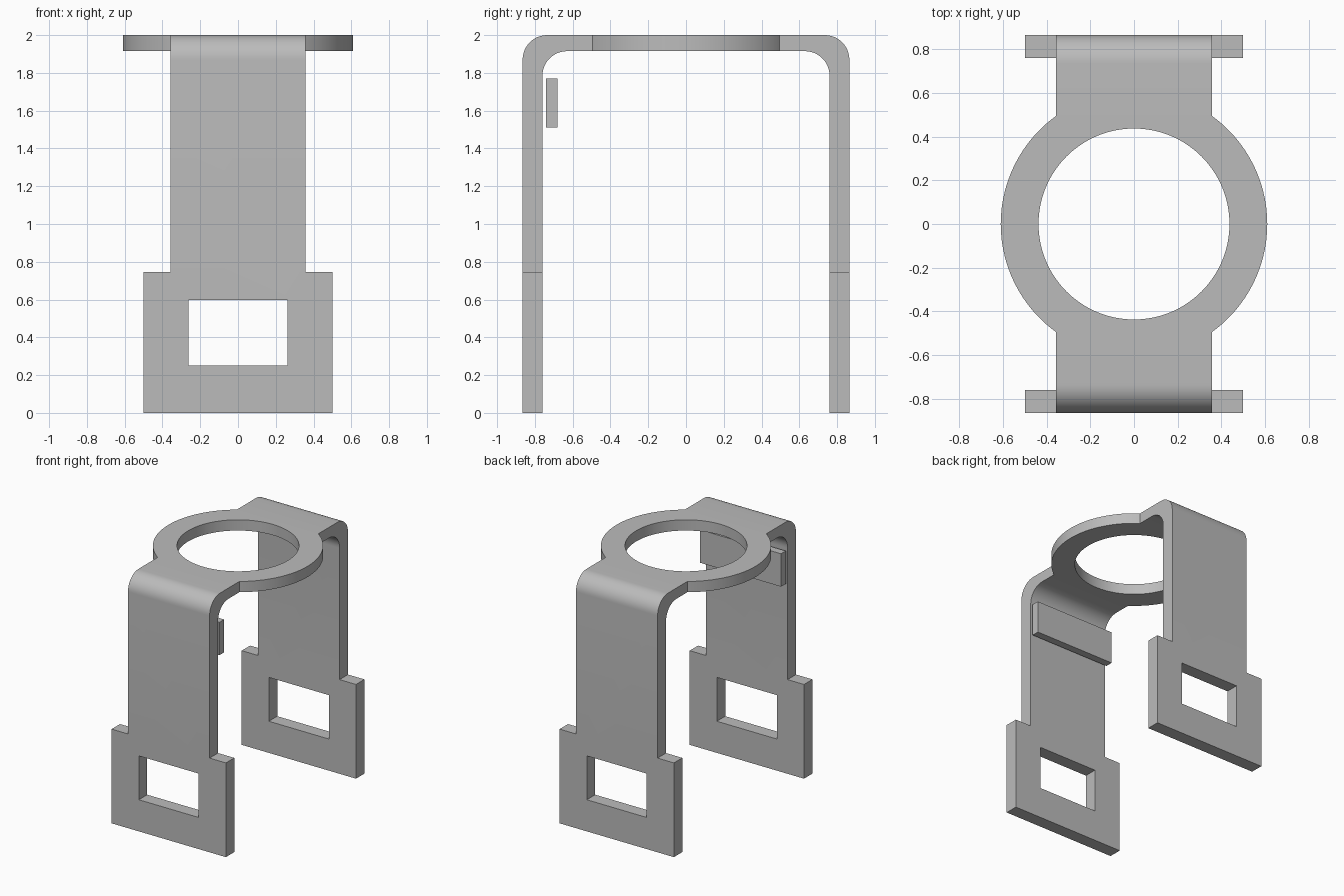
import bpy, bmesh, math
from mathutils import Matrix, Vector

cube = bpy.data.objects.get("Cube")
if cube:
    bpy.data.objects.remove(cube, do_unlink=True)

# Overall sizes
HEIGHT, DEPTH, INNER = 2.0, 0.865, 0.76
TOP_THICK, BEND = 0.085, 0.13
STRAP, PANEL, PANEL_TOP = 0.357, 0.5, 0.745
RING_OUT, RING_IN = 0.61, 0.437
UNDER = HEIGHT - TOP_THICK

grey = bpy.data.materials.new("plain grey")
grey.use_nodes = True
colour = (0.5, 0.5, 0.5, 1)
grey.diffuse_color = colour
grey.node_tree.nodes["Principled BSDF"].inputs["Base Color"].default_value = colour


def finish(name, bm):
    bmesh.ops.recalc_face_normals(bm, faces=bm.faces)
    mesh = bpy.data.meshes.new(name)
    bm.to_mesh(mesh)
    bm.free()
    mesh.materials.append(grey)
    obj = bpy.data.objects.new(name, mesh)
    bpy.context.collection.objects.link(obj)
    return obj


def box(name, x, y0, y1, z0, z1):
    """Box reaching from -x to x."""
    bm = bmesh.new()
    bmesh.ops.create_cube(bm, size=1)
    bmesh.ops.scale(bm, vec=(2 * x, y1 - y0, z1 - z0), verts=bm.verts)
    bmesh.ops.translate(bm, vec=(0, (y0 + y1) / 2, (z0 + z1) / 2), verts=bm.verts)
    return finish(name, bm)


def disc(name, radius, z0, z1):
    bm = bmesh.new()
    bmesh.ops.create_cone(bm, cap_ends=True, segments=96, radius1=radius,
                          radius2=radius, depth=z1 - z0,
                          matrix=Matrix.Translation((0, 0, (z0 + z1) / 2)))
    return finish(name, bm)


def arch(half, top, steps=12):
    """Side outline of a round-cornered arch, from front foot to back foot."""
    pts = [(-half, 0)]
    for side in (-1, 1):
        for i in range(steps + 1):
            a = math.pi / 2 * (i / steps if side < 0 else 1 - i / steps)
            pts.append((side * (half - BEND + BEND * math.cos(a)),
                        top - BEND + BEND * math.sin(a)))
    return pts + [(half, 0)]


def combine(target, other, operation):
    mod = target.modifiers.new("shape", 'BOOLEAN')
    mod.operation, mod.object, mod.solver = operation, other, 'EXACT'
    bpy.context.view_layer.objects.active = target
    bpy.ops.object.modifier_apply(modifier=mod.name)
    bpy.data.objects.remove(other, do_unlink=True)


# Bent strap: two legs and the bridge
bm = bmesh.new()
outline = arch(DEPTH, HEIGHT) + arch(INNER, UNDER)[::-1]
face = bm.faces.new([bm.verts.new((-STRAP, y, z)) for y, z in outline])
side = bmesh.ops.extrude_face_region(bm, geom=[face])
bmesh.ops.translate(bm, vec=(2 * STRAP, 0, 0),
                    verts=[v for v in side["geom"] if isinstance(v, bmesh.types.BMVert)])
bracket = finish("bracket", bm)

# Ring on the bridge
combine(bracket, disc("ring", RING_OUT, UNDER, HEIGHT), 'UNION')
combine(bracket, disc("ring_hole", RING_IN, UNDER - 0.3, HEIGHT + 0.3), 'DIFFERENCE')

# Wide foot panels, each with a window
for y0, y1 in ((-DEPTH, -INNER), (INNER, DEPTH)):
    combine(bracket, box("foot_panel", PANEL, y0, y1, 0, PANEL_TOP), 'UNION')
combine(bracket, box("window_cutter", 0.262, -1, 1, 0.25, 0.597), 'DIFFERENCE')

# Merge leftover flat seams
bm = bmesh.new()
bm.from_mesh(bracket.data)
bmesh.ops.remove_doubles(bm, verts=bm.verts, dist=0.0001)
bmesh.ops.dissolve_limit(bm, angle_limit=0.01, verts=bm.verts, edges=bm.edges)
bm.to_mesh(bracket.data)
bm.free()

# Loose plate behind the front leg
plate = box("inner_plate", 0.355, -0.74, -0.68, 1.51, 1.77)

# Smooth bends and ring, sharp edges elsewhere
bpy.ops.object.select_all(action='DESELECT')
bracket.select_set(True)
bpy.context.view_layer.objects.active = bracket
bpy.ops.object.shade_smooth_by_angle(angle=math.radians(30))
